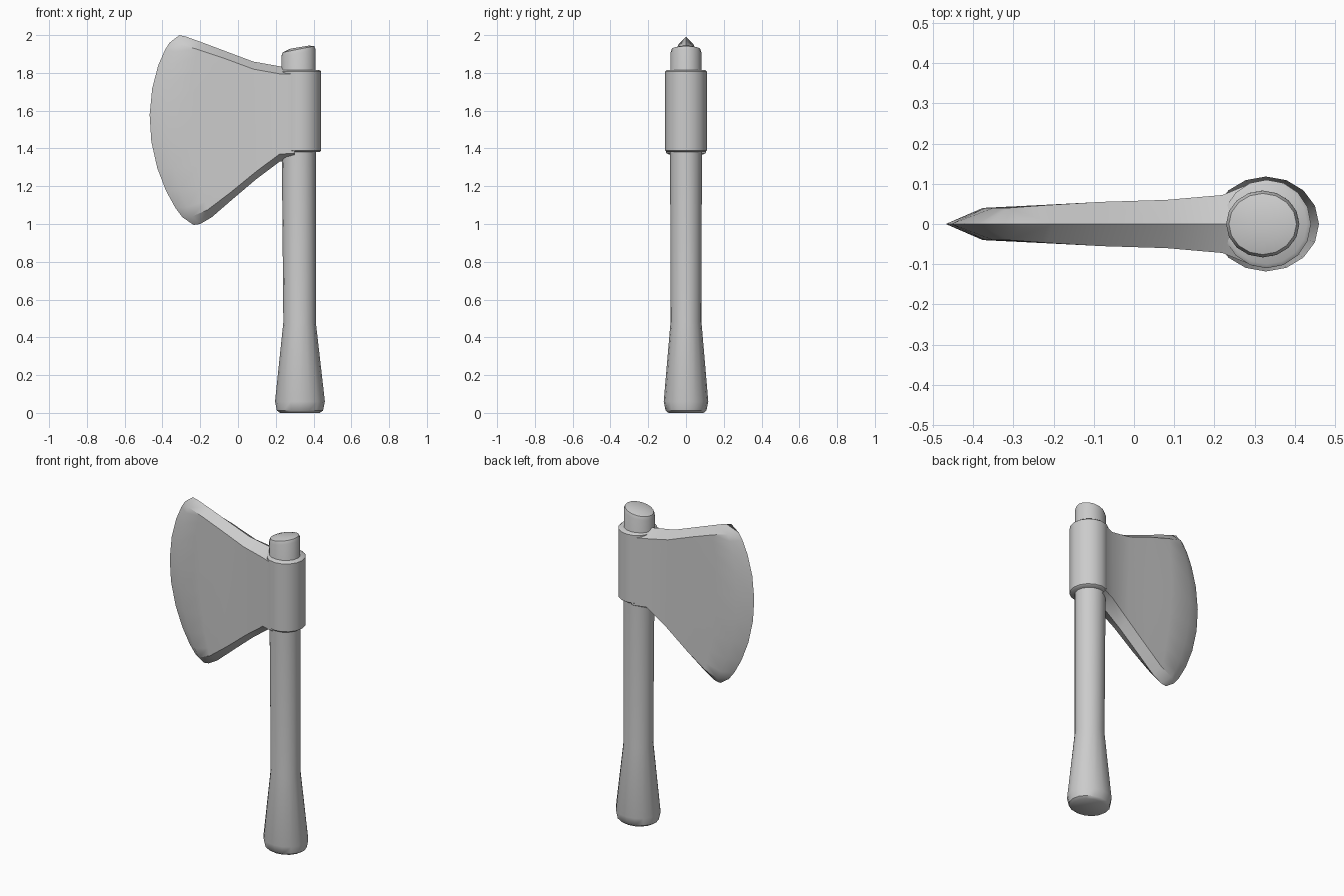
import bpy, bmesh, math

cube = bpy.data.objects.get("Cube")
if cube:
    bpy.data.objects.remove(cube, do_unlink=True)

grey = bpy.data.materials.new("plain grey")
grey.use_nodes = True
colour = (0.6, 0.6, 0.6, 1)
grey.diffuse_color = colour
grey.node_tree.nodes["Principled BSDF"].inputs["Base Color"].default_value = colour


def finish(name, bm, angle):
    bmesh.ops.remove_doubles(bm, verts=bm.verts, dist=0.0005)
    bmesh.ops.recalc_face_normals(bm, faces=bm.faces)
    mesh = bpy.data.meshes.new(name)
    bm.to_mesh(mesh)
    bm.free()
    mesh.materials.append(grey)
    obj = bpy.data.objects.new(name, mesh)
    bpy.context.collection.objects.link(obj)
    bpy.ops.object.select_all(action='DESELECT')
    obj.select_set(True)
    bpy.context.view_layer.objects.active = obj
    bpy.ops.object.shade_smooth_by_angle(angle=math.radians(angle))
    return obj


def tube(name, rings, sides=16, angle=40):
    """Stack elliptical rings given as (z, centre x, radius x, radius y, tilt)."""
    bm = bmesh.new()
    loops = []
    for z, cx, rx, ry, tilt in rings:
        loop = []
        for i in range(sides):
            a = math.tau * i / sides
            dx = rx * math.cos(a)
            loop.append(bm.verts.new((cx + dx, ry * math.sin(a), z + tilt * dx)))
        loops.append(loop)
    for low, high in zip(loops, loops[1:]):
        for i in range(sides):
            j = (i + 1) % sides
            bm.faces.new((low[i], low[j], high[j], high[i]))
    bm.faces.new(loops[0][::-1])
    bm.faces.new(loops[-1])
    return finish(name, bm, angle)


# Handle with flared grip and slanted top
tube("handle", [
    (0.0, 0.328, 0.105, 0.093, 0),
    (0.012, 0.328, 0.122, 0.108, 0),
    (0.06, 0.328, 0.132, 0.118, 0),
    (0.48, 0.326, 0.086, 0.082, 0),
    (1.38, 0.322, 0.09, 0.084, 0),
    (1.905, 0.32, 0.091, 0.083, 0.2),
    (1.925, 0.32, 0.084, 0.076, 0.2),
    (1.936, 0.325, 0.05, 0.045, 0.17),
])

# Collar around the handle
tube("collar", [
    (1.38, 0.33, 0.1, 0.1, 0),
    (1.388, 0.33, 0.11, 0.11, 0),
    (1.808, 0.33, 0.11, 0.11, 0),
    (1.816, 0.33, 0.1, 0.1, 0),
])

# Blade columns: top x, top z, bottom x, bottom z, bulge, half thickness
columns = [
    (0.30, 1.835, 0.30, 1.335, 0, 0.105),
    (0.22, 1.835, 0.22, 1.33, 0, 0.072),
    (0.08, 1.86, 0.10, 1.24, 0, 0.06),
    (-0.08, 1.92, -0.03, 1.13, 0.01, 0.055),
    (-0.20, 1.965, -0.14, 1.035, 0.06, 0.047),
    (-0.275, 1.992, -0.20, 1.0, 0.135, 0.04),
    (-0.31, 2.0, -0.235, 0.995, 0.193, 0),
]
rows = [0.08, 0.16, 0.28, 0.42, 0.56, 0.7, 0.82, 0.91]
bm = bmesh.new()
for side in (-1, 1):
    grid = []
    for tx, tz, bx, bz, bulge, half in columns:
        chamfer = 0.04 / (tz - bz)
        line = []
        for t in [0, chamfer, *rows, 1 - chamfer, 1]:
            curve = bulge * max(0, math.sin(math.pi * t)) ** 0.6
            y = 0 if t in (0, 1) else side * half
            line.append(bm.verts.new((tx + (bx - tx) * t - curve, y, tz + (bz - tz) * t)))
        # Near the collar the wide chamfer rows would cross, so keep them ordered
        heights = sorted((v.co.z for v in line), reverse=True)
        for v, z in zip(line, heights):
            v.co.z = z
        grid.append(line)
    for a, b in zip(grid, grid[1:]):
        for i in range(len(a) - 1):
            bm.faces.new((a[i], b[i], b[i + 1], a[i + 1]))
finish("blade", bm, 38)
